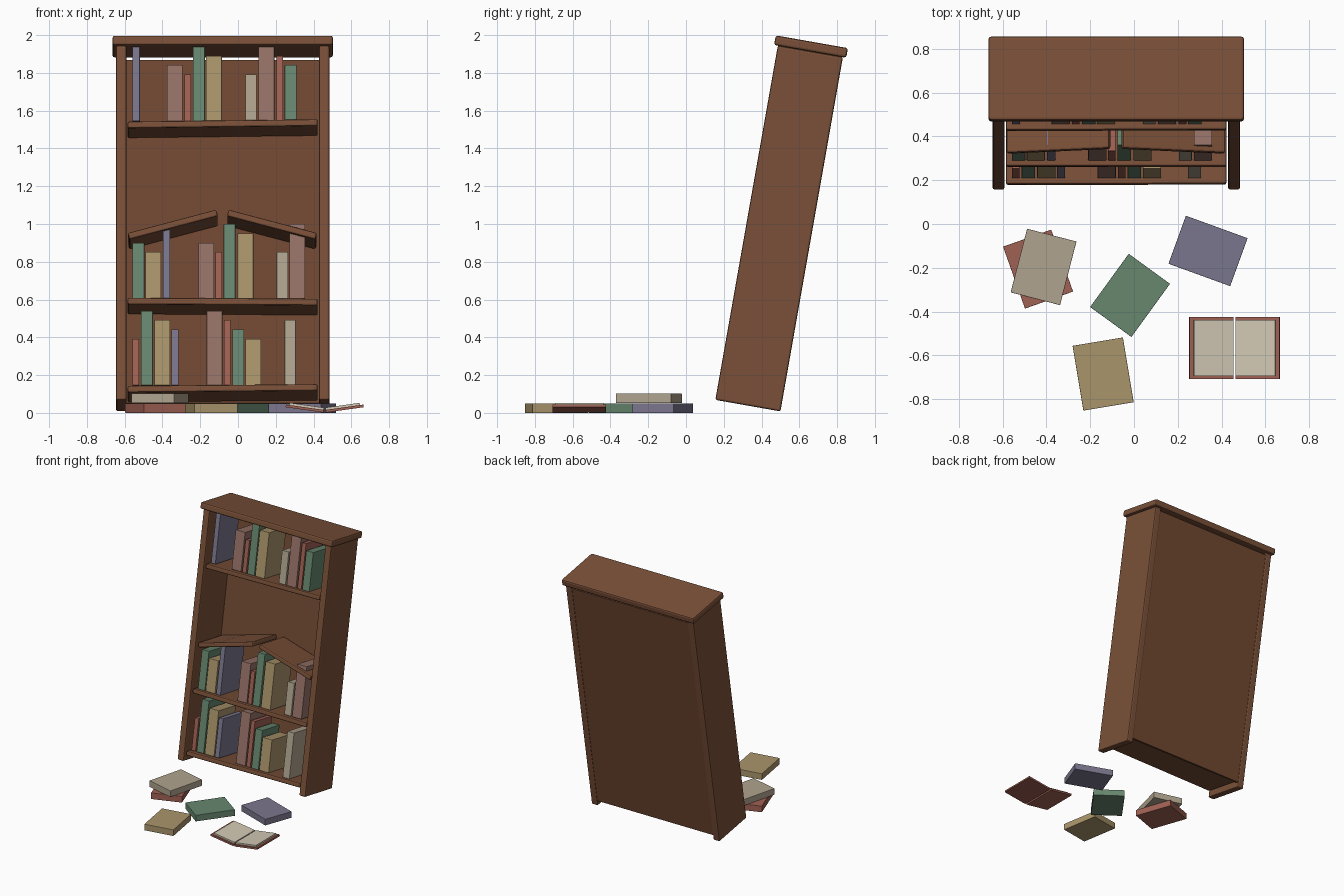
import bpy, bmesh
from math import radians
from mathutils import Matrix, Vector

old = bpy.data.objects.get("Cube")
if old:
    bpy.data.objects.remove(old, do_unlink=True)


def material(name, rgb):
    lin = [((c / 255 + 0.055) / 1.055) ** 2.4 for c in rgb]
    m = bpy.data.materials.new(name)
    m.use_nodes = True
    m.diffuse_color = (*lin, 1)
    m.node_tree.nodes["Principled BSDF"].inputs["Base Color"].default_value = (*lin, 1)
    return m


WOOD = material("wood", (122, 80, 56))
PANEL = material("panel wood", (112, 72, 49))
PAGE = material("page cream", (210, 201, 180))
BOOK = {
    "red": material("book red", (160, 97, 84)),
    "green": material("book green", (103, 135, 111)),
    "tan": material("book tan", (170, 149, 107)),
    "purple": material("book purple", (123, 118, 141)),
    "grey": material("book pale grey", (175, 163, 142)),
    "pink": material("book dusty pink", (150, 114, 103)),
}


def box(name, size, loc, mat, frame=Matrix(), rot=(0, 0, 0), bevel=0.0):
    """Box centred on loc inside a frame, with optional rotation and rounded edges."""
    bm = bmesh.new()
    bmesh.ops.create_cube(bm, size=1)
    bmesh.ops.scale(bm, vec=Vector(size), verts=bm.verts)
    me = bpy.data.meshes.new(name)
    bm.to_mesh(me)
    bm.free()
    me.materials.append(mat)
    ob = bpy.data.objects.new(name, me)
    bpy.context.collection.objects.link(ob)
    turn = Matrix.Identity(4)
    for angle, axis in zip(rot, "XYZ"):
        turn = Matrix.Rotation(radians(angle), 4, axis) @ turn
    ob.matrix_world = frame @ Matrix.Translation(loc) @ turn
    if bevel:
        mod = ob.modifiers.new("rounded edges", 'BEVEL')
        mod.width = bevel
        mod.segments = 2
    return ob


# Leaning frame of the case: origin at the bottom of its back edge
CX = -0.081
case = Matrix.Translation((CX, 0.5, 0.008)) @ Matrix.Rotation(radians(-10), 4, 'X')

# Carcass
for side, sx in (("left", 1), ("right", -1)):
    box(side + "_side", (0.055, 0.35, 1.905), (sx * 0.5375, -0.175, 0.9525),
        WOOD, case, bevel=0.01)
box("top_board", (1.167, 0.388, 0.052), (0, -0.176, 1.93), WOOD, case, bevel=0.012)
box("back_panel", (1.03, 0.02, 1.845), (0, -0.015, 0.9625), PANEL, case)

# Whole shelves, each a little crooked
DEPTH, THICK, SHELF_Y = 0.308, 0.036, -0.182
shelves = [("bottom_shelf", 0.066, -0.5), ("lower_shelf", 0.532, 0.3), ("upper_shelf", 1.488, -0.7)]
for name, z, tilt in shelves:
    box(name, (1.006, DEPTH, THICK), (0, SHELF_Y, z), WOOD, case, (0, tilt, 0), 0.009)

# Snapped shelf, two halves rising to the break
box("broken_shelf_right", (0.485, DEPTH, THICK), (-0.264, SHELF_Y, 0.946),
    WOOD, case, (0, -15, 0), 0.009)
box("broken_shelf_left", (0.485, DEPTH, THICK), (0.261, SHELF_Y, 0.946),
    WOOD, case, (0, 15, 0), 0.009)

# Standing books: colour, left edge, height
WIDTH = {"red": 0.035, "green": 0.062, "tan": 0.083, "purple": 0.038, "grey": 0.059, "pink": 0.083}
rows = {
    "bottom": (0.086, [("red", -.558, .25), ("green", -.513, .4), ("tan", -.442, .35),
                       ("purple", -.352, .3), ("pink", -.166, .4), ("red", -.074, .35),
                       ("green", -.029, .3), ("tan", .04, .25), ("grey", .247, .35)]),
    "lower": (0.552, [("green", -.558, .3), ("tan", -.49, .25), ("purple", -.397, .4),
                      ("pink", -.209, .3), ("red", -.119, .25), ("green", -.076, .4),
                      ("tan", -.002, .35), ("grey", .205, .25), ("pink", .273, .4)]),
    "upper": (1.507, [("purple", -.558, .4), ("pink", -.376, .3), ("red", -.283, .25),
                      ("green", -.238, .4), ("tan", -.169, .35), ("grey", .04, .25),
                      ("pink", .109, .4), ("red", .204, .35), ("green", .247, .3)]),
}
for row, (base, books) in rows.items():
    for i, (colour, x, h) in enumerate(books):
        w = WIDTH[colour]
        d = 0.25 if colour == "purple" else 0.22
        box(f"{row}_book_{i + 1}", (w, d, h), (x - CX + w / 2, -0.31 + d / 2, base + h / 2),
            BOOK[colour], case, bevel=0.002)

# Fallen books on the floor: colour, x, y, base height, turn
fallen = [("purple", .338, -.123, 0, 70), ("green", -.018, -.326, 0, -36),
          ("tan", -.141, -.685, 0, 9.5), ("red", -.438, -.206, 0, 19.5),
          ("grey", -.413, -.196, .052, -14.5)]
for colour, x, y, z, turn in fallen:
    box("fallen_book_" + colour, (0.233, 0.3, 0.05), (x, y, z + 0.025),
        BOOK[colour], rot=(0, 0, turn), bevel=0.002)

# Open book: two covers with pages, outer edges raised
for side, sx in (("left", 1), ("right", -1)):
    hinge = Matrix.Translation((0.459 + sx * 0.007, -0.566, 0.002)) @ Matrix.Rotation(radians(-8 * sx), 4, 'Y')
    box("open_cover_" + side, (0.202, 0.284, 0.014), (sx * 0.101, 0, 0.007), BOOK["red"], hinge)
    box("open_pages_" + side, (0.183, 0.256, 0.012), (sx * 0.092, 0, 0.02), PAGE, hinge)
